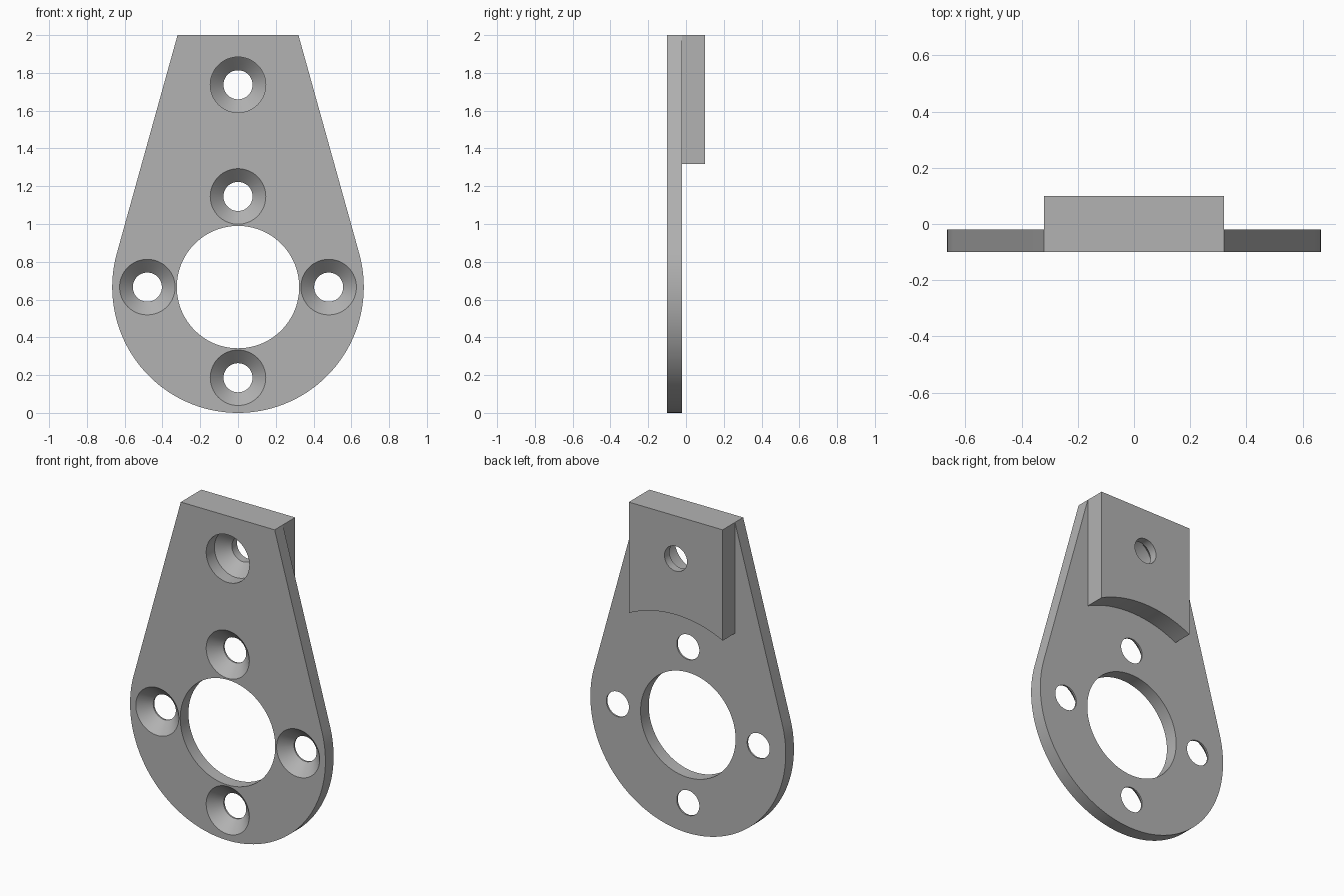
import bpy, bmesh
from math import sin, cos, pi, atan2, acos, hypot, radians

cube = bpy.data.objects.get("Cube")
if cube:
    bpy.data.objects.remove(cube)

R = 0.666           # rounded end radius, also the height of its centre
TOP_W = 0.32        # half width of the narrow top
FRONT, MID, BACK = -0.1, -0.02, 0.1

grey = bpy.data.materials.new("grey metal")
grey.use_nodes = True
grey.diffuse_color = (0.45, 0.45, 0.45, 1)
grey.node_tree.nodes["Principled BSDF"].inputs["Base Color"].default_value = (0.45, 0.45, 0.45, 1)


def finish(name, bm):
    bmesh.ops.recalc_face_normals(bm, faces=bm.faces)
    mesh = bpy.data.meshes.new(name)
    bm.to_mesh(mesh)
    bm.free()
    mesh.materials.append(grey)
    obj = bpy.data.objects.new(name, mesh)
    bpy.context.collection.objects.link(obj)
    return obj


def arc(radius, start, end, steps):
    """Points on an arc about the centre of the rounded end."""
    angles = [start + (end - start) * i / steps for i in range(steps + 1)]
    return [(radius * cos(a), R + radius * sin(a)) for a in angles]


def extrude(name, outline, y0, y1):
    bm = bmesh.new()
    face = bm.faces.new([bm.verts.new((x, y0, z)) for x, z in outline])
    out = bmesh.ops.extrude_face_region(bm, geom=[face])["geom"]
    moved = [v for v in out if isinstance(v, bmesh.types.BMVert)]
    bmesh.ops.translate(bm, verts=moved, vec=(0, y1 - y0, 0))
    return finish(name, bm)


def turned(name, x, z, profile, n=64):
    """Solid of revolution about a y-parallel axis from (y, radius) pairs."""
    bm = bmesh.new()
    rings = [[bm.verts.new((x + r * cos(2 * pi * i / n), y, z + r * sin(2 * pi * i / n)))
              for i in range(n)] for y, r in profile]
    for a, b in zip(rings, rings[1:]):
        for i in range(n):
            j = (i + 1) % n
            bm.faces.new((a[i], a[j], b[j], b[i]))
    bm.faces.new(rings[0])
    bm.faces.new(rings[-1])
    return finish(name, bm)


def boolean(target, other, operation):
    mod = target.modifiers.new("bool", "BOOLEAN")
    mod.operation, mod.solver, mod.object = operation, "EXACT", other
    bpy.context.view_layer.objects.active = target
    bpy.ops.object.modifier_apply(modifier=mod.name)
    bpy.data.objects.remove(other)


# Teardrop plate: straight sides tangent to the rounded end
rise = 2 - R
tangent = atan2(rise, TOP_W) - acos(R / hypot(rise, TOP_W))
outline = arc(R, tangent, -pi - tangent, 96) + [(-TOP_W, 2), (TOP_W, 2)]
plate = extrude("bracket_plate", outline, FRONT, MID)

# Rear mounting block with a concave lower edge
block_r = 0.725
half = acos(TOP_W / block_r)
block = extrude("mounting_block",
                arc(block_r, half, pi - half, 32) + [(-TOP_W, 2), (TOP_W, 2)], MID, BACK)
boolean(plate, block, "UNION")

# Central bore
boolean(plate, turned("bore_cutter", 0, R, [(-0.3, 0.324), (0.3, 0.324)], 96), "DIFFERENCE")

# Four countersunk holes around the bore
HEAD, HOLE, RING = 0.147, 0.077, 0.48
for k in range(4):
    a = k * pi / 2
    boolean(plate, turned("screw_cutter", RING * cos(a), R + RING * sin(a),
                          [(-0.3, HEAD), (FRONT, HEAD), (FRONT + 0.07, HOLE), (0.3, HOLE)]),
            "DIFFERENCE")

# Deep counterbored and countersunk hole through the block
boolean(plate, turned("top_screw_cutter", 0, 1.737,
                      [(-0.3, HEAD), (MID, HEAD), (MID + 0.07, HOLE), (0.3, HOLE)]),
        "DIFFERENCE")

bpy.ops.object.select_all(action="DESELECT")
plate.select_set(True)
bpy.context.view_layer.objects.active = plate
bpy.ops.object.shade_smooth_by_angle(angle=radians(20))
